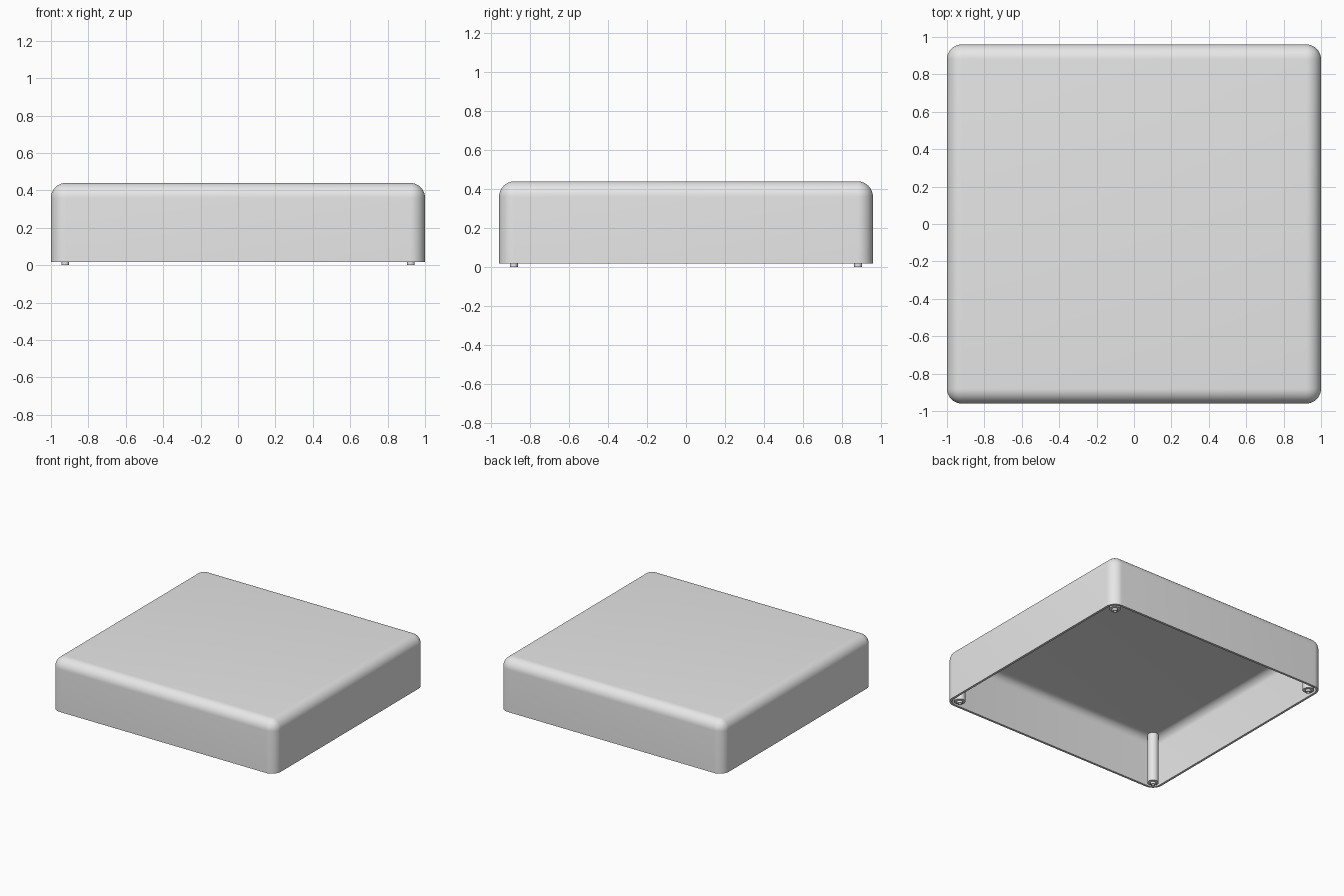
import bpy, bmesh, math
from mathutils import Vector

cube = bpy.data.objects.get("Cube")
if cube:
    bpy.data.objects.remove(cube, do_unlink=True)

HALF_X, HALF_Y = 1.0, 0.96
RIM_Z, TOP_Z = 0.018, 0.44
RADIUS, WALL = 0.08, 0.018

# Single grey plastic
grey = bpy.data.materials.new("grey_plastic")
grey.use_nodes = True
colour = (0.8, 0.8, 0.8, 1)
grey.diffuse_color = colour
grey.node_tree.nodes["Principled BSDF"].inputs["Base Color"].default_value = colour


def finish(name, bm):
    """Turn a bmesh into a smooth-shaded object with crisp edges."""
    bmesh.ops.recalc_face_normals(bm, faces=bm.faces)
    mesh = bpy.data.meshes.new(name)
    bm.to_mesh(mesh)
    bm.free()
    mesh.materials.append(grey)
    obj = bpy.data.objects.new(name, mesh)
    bpy.context.collection.objects.link(obj)
    bpy.ops.object.select_all(action="DESELECT")
    obj.select_set(True)
    bpy.context.view_layer.objects.active = obj
    bpy.ops.object.shade_smooth_by_angle(angle=math.radians(35))
    return obj


# Cover: rounded box, open underneath, with a thin wall
bm = bmesh.new()
bmesh.ops.create_cube(bm, size=2)
for v in bm.verts:
    v.co = Vector((v.co.x * HALF_X, v.co.y * HALF_Y, TOP_Z if v.co.z > 0 else RIM_Z))
floor = [f for f in bm.faces if f.normal.z < -0.5]
bmesh.ops.delete(bm, geom=floor, context="FACES_ONLY")
rounded = [e for e in bm.edges if not e.is_boundary]
bmesh.ops.bevel(bm, geom=rounded, offset=RADIUS, segments=10, profile=0.5,
                affect="EDGES", clamp_overlap=True)
cover = finish("cover_shell", bm)
wall = cover.modifiers.new("wall", "SOLIDIFY")
wall.thickness = WALL
wall.offset = -1
wall.use_even_offset = True
# Keep the rim crisp by shading after the wall is made
for m in list(cover.modifiers):
    bpy.ops.object.modifier_apply(modifier=m.name)
bpy.ops.object.shade_smooth_by_angle(angle=math.radians(35))

# Corner screw posts: a column, a narrow locating tip and a blind hole
PROFILE = [(0.041, 0.42), (0.041, RIM_Z), (0.02, RIM_Z), (0.02, 0),
           (0.011, 0), (0.011, 0.15), (0, 0.15)]
for side, sx in (("left", 1), ("right", -1)):
    for end, sy in (("front", -1), ("back", 1)):
        bm = bmesh.new()
        verts = [bm.verts.new((r, 0, z)) for r, z in PROFILE]
        edges = [bm.edges.new(pair) for pair in zip(verts, verts[1:])]
        bmesh.ops.spin(bm, geom=verts + edges, cent=(0, 0, 0), axis=(0, 0, 1),
                       angle=math.tau, steps=32, use_merge=True)
        bmesh.ops.remove_doubles(bm, verts=bm.verts, dist=0.0001)
        # Close the column top
        bmesh.ops.holes_fill(bm, edges=[e for e in bm.edges if e.is_boundary], sides=0)
        post = finish(f"{end}_{side}_screw_post", bm)
        post.location = (sx * 0.924, sy * 0.884, 0)
